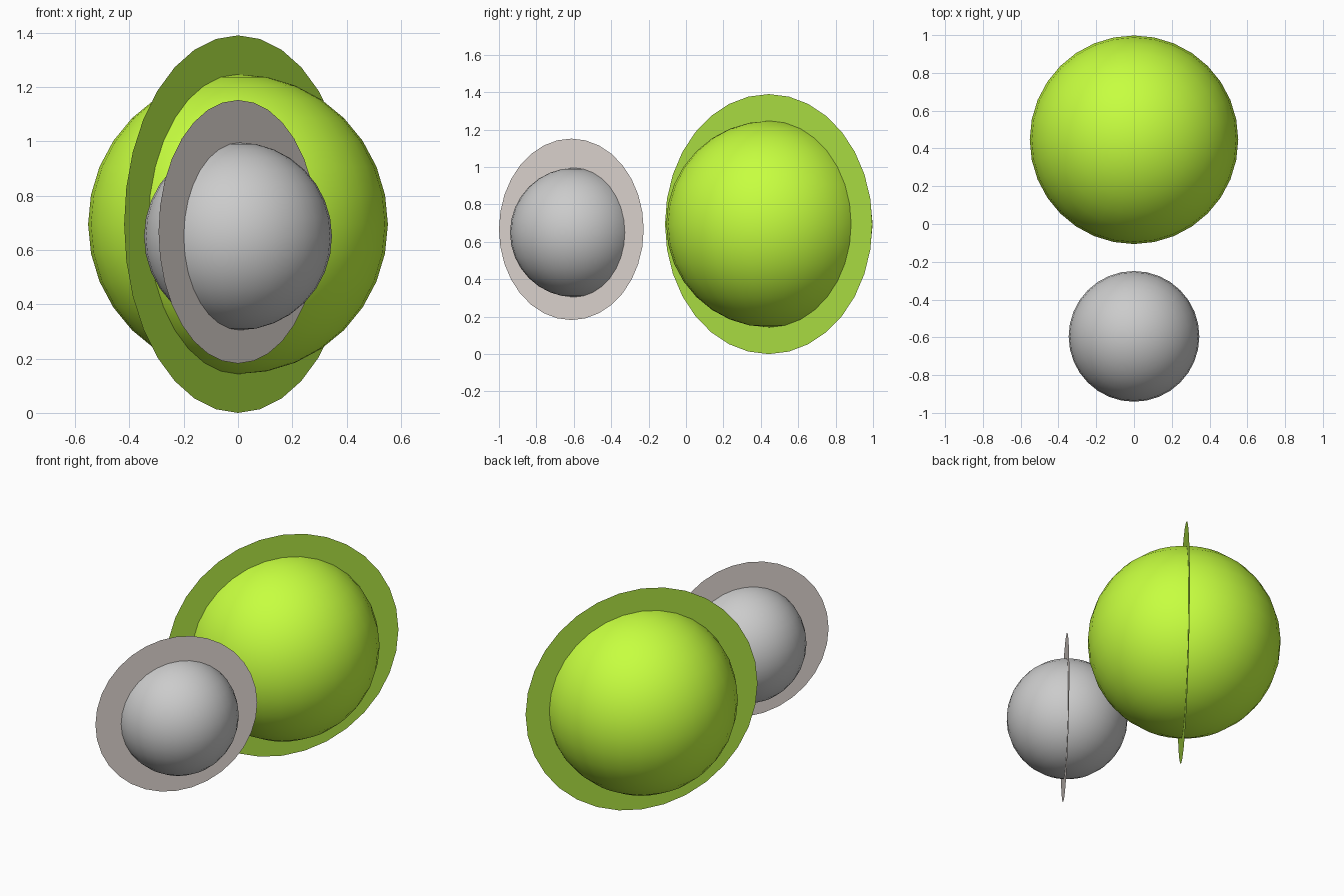
import bpy, math

if "Cube" in bpy.data.objects:
    bpy.data.objects.remove(bpy.data.objects["Cube"])


def material(name, color):
    m = bpy.data.materials.new(name)
    m.diffuse_color = (*color, 1)
    m.use_nodes = True
    m.node_tree.nodes["Principled BSDF"].inputs["Base Color"].default_value = m.diffuse_color
    return m


def add_ball(name, center, radius, mat=None):
    bpy.ops.mesh.primitive_uv_sphere_add(segments=32, ring_count=16, radius=radius, location=center)
    ob = bpy.context.object
    ob.name = name
    bpy.ops.object.shade_smooth()
    if mat:
        ob.data.materials.append(mat)


def add_disc(name, center, radius, mat):
    # paper-thin upright disc, turned so its left side comes forward
    bpy.ops.mesh.primitive_circle_add(
        vertices=32, radius=radius, fill_type='NGON', location=center,
        rotation=(math.radians(90), 0, math.radians(52.9)))
    ob = bpy.context.object
    ob.name = name
    ob.data.materials.append(mat)


green = material("green", (0.57, 1.0, 0.05))
green_rim = material("green_rim", (0.45, 0.81, 0.06))
grey_rim = material("grey_rim", (0.80, 0.73, 0.69))

# Large green ball with its disc
add_ball("large_ball", (0, 0.446, 0.695), 0.552, green)
add_disc("large_disc", (0, 0.442, 0.695), 0.695, green_rim)

# Small grey ball with its disc
add_ball("small_ball", (0, -0.595, 0.65), 0.346)
add_disc("small_disc", (0, -0.613, 0.667), 0.485, grey_rim)
